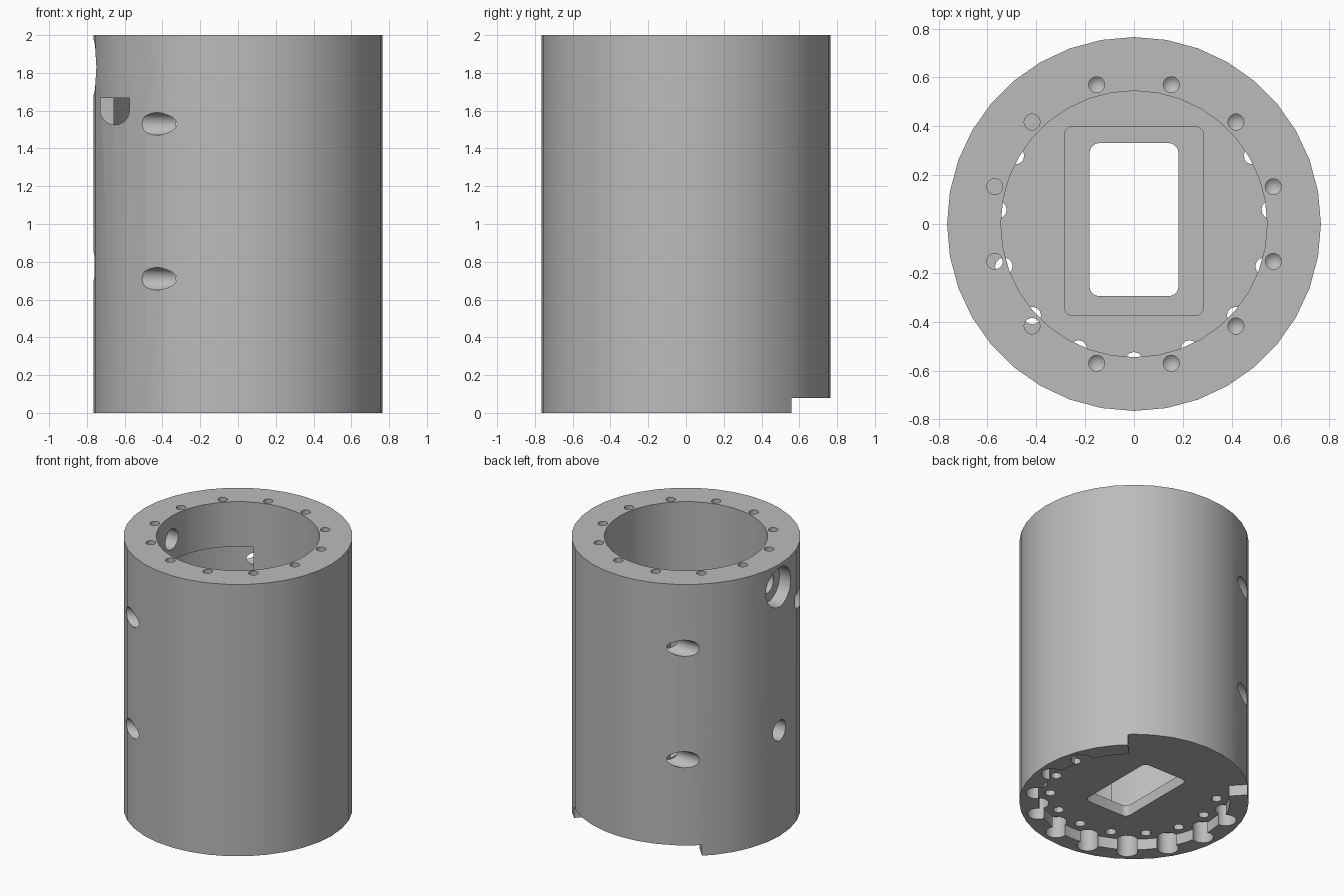
import bpy, bmesh
from math import sin, cos, radians, pi
from mathutils import Matrix, Vector

if "Cube" in bpy.data.objects:
    bpy.data.objects.remove(bpy.data.objects["Cube"])

grey = bpy.data.materials.new("plain_grey")
grey.use_nodes = True
grey.diffuse_color = (0.5, 0.5, 0.5, 1)
grey.node_tree.nodes["Principled BSDF"].inputs["Base Color"].default_value = (0.5, 0.5, 0.5, 1)


def arc(r, a, b, n):
    return [(r * cos(radians(a + (b - a) * i / n)), r * sin(radians(a + (b - a) * i / n)))
            for i in range(n + 1)]


def circle(r, n=36, cx=0, cy=0):
    return [(cx + x, cy + y) for x, y in arc(r, 0, 360, n)[:-1]]


def rounded_rect(hx, hy, cy, r):
    pts = []
    for sx, sy, a in ((1, 1, 0), (-1, 1, 90), (-1, -1, 180), (1, -1, 270)):
        pts += [(sx * (hx - r) + x, cy + sy * (hy - r) + y) for x, y in arc(r, a, a + 90, 5)]
    return pts


def prism(bm, pts, z0, z1, matrix=None, tip=0):
    """Extrude an outline from z0 to z1; a tip makes the lower end conical."""
    low = [bm.verts.new((x, y, z0)) for x, y in pts]
    high = [bm.verts.new((x, y, z1)) for x, y in pts]
    n = len(pts)
    for i in range(n):
        j = (i + 1) % n
        bm.faces.new((low[i], low[j], high[j], high[i]))
    bm.faces.new(high)
    base = bm.faces.new(low[::-1])
    new = low + high
    if tip:
        centre = bmesh.ops.poke(bm, faces=[base])["verts"][0]
        centre.co.z -= tip
        new.append(centre)
    if matrix:
        bmesh.ops.transform(bm, matrix=matrix, verts=new)


def to_object(bm, name):
    bmesh.ops.recalc_face_normals(bm, faces=bm.faces)
    mesh = bpy.data.meshes.new(name)
    bm.to_mesh(mesh)
    bm.free()
    obj = bpy.data.objects.new(name, mesh)
    bpy.context.collection.objects.link(obj)
    mesh.materials.append(grey)
    return obj


def cut(*prisms):
    """Subtract a group of separate prisms from the housing."""
    bm = bmesh.new()
    for args in prisms:
        prism(bm, *args)
    cutter = to_object(bm, "cutter")
    cutter.hide_render = True
    mod = housing.modifiers.new("cut", "BOOLEAN")
    mod.operation = "DIFFERENCE"
    mod.solver = "EXACT"
    mod.object = cutter
    bpy.context.view_layer.objects.active = housing
    bpy.ops.object.modifier_apply(modifier=mod.name)
    bpy.data.objects.remove(cutter)


def along_x(y, z):
    return Matrix.Translation((0, y, z)) @ Matrix.Rotation(pi / 2, 4, "Y")


# Outer tube body
bm = bmesh.new()
prism(bm, circle(0.765), 0, 2)
housing = to_object(bm, "tube_housing")

# Main bore and the wider pocket hidden in its left wall
cut((circle(0.545), 0.2, 2.2))
cut((arc(0.66, 114, 246, 16) + arc(0.5, 246, 114, 16), 0.21, 1.67))

# Bottom recess, opening through the rim at the back
cut((arc(0.64, 133, 407, 30) + arc(0.9, 47, 133, 10), -0.2, 0.08))

# Rectangular floor opening with a stepped seat
cut((rounded_rect(0.285, 0.387, 0.012, 0.035), 0.16, 0.4))
cut((rounded_rect(0.182, 0.313, 0.018, 0.04), -0.2, 0.3))

# Scallops in the bottom rim and small holes through the floor
scallops, drains = [], []
for i in range(11):
    a = radians(150 + 24 * i)
    drains.append((circle(0.036, 12, 0.56 * cos(a), 0.56 * sin(a)), -0.1, 0.3))
    if i < 10:
        b = a + radians(12)
        scallops.append((circle(0.072, 16, 0.66 * cos(b), 0.66 * sin(b)), -0.1, 0.16))
cut(*scallops)
cut(*drains)

# Ring of screw holes in the top face
screws = []
for i in range(12):
    deg = 15 + 30 * i
    a = radians(deg)
    opens = 130 < deg < 230
    screws.append((circle(0.033, 14, 0.59 * cos(a), 0.59 * sin(a)),
                   1.6 if opens else 1.8, 2.1, None, 0 if opens else 0.03))
cut(*screws)

# Tangential blind holes through the left side of the wall
cut(*[(circle(0.06, 20), -1, -0.1, along_x(y, z))
      for y in (-0.63, 0.63) for z in (0.71, 1.53)])

# Side port with counterbore, and the lower side port
cut((circle(0.145, 28), -1, -0.66, along_x(0, 1.83)))
cut(*[(circle(0.075, 22), -1, -0.4, along_x(0, z)) for z in (1.83, 0.775)])

# U-shaped channel entering from the front
u_shape = arc(0.077, 180, 360, 12) + [(0.077, 0.065), (-0.077, 0.065)]
cut((u_shape, 0.05, 0.8,
     Matrix.Translation((-0.652, 0, 1.602)) @ Matrix.Rotation(pi / 2, 4, "X")))

# Soft shading with crisp edges
bpy.ops.object.select_all(action="DESELECT")
housing.select_set(True)
bpy.context.view_layer.objects.active = housing
bpy.ops.object.shade_smooth_by_angle(angle=radians(30))
